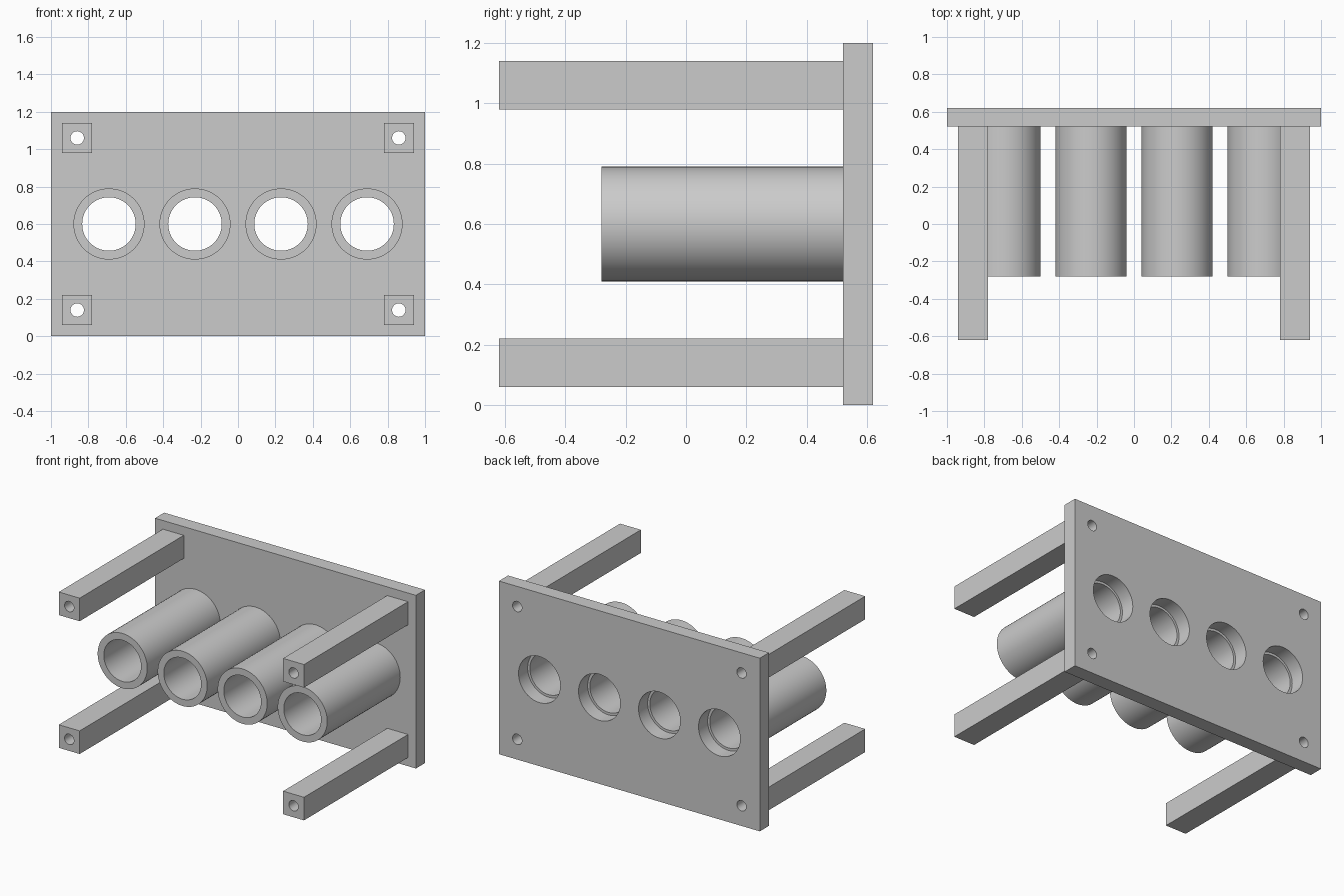
import bpy, bmesh
from math import sin, cos, pi, radians
from mathutils import Matrix

if "Cube" in bpy.data.objects:
    bpy.data.objects.remove(bpy.data.objects["Cube"])


def circle(x, z, r, n=64):
    return [(x + r * cos(2 * pi * i / n), z + r * sin(2 * pi * i / n)) for i in range(n)]


def rect(x, z, w, h):
    return [(x + sx * w / 2, z + sz * h / 2) for sx, sz in ((-1, -1), (1, -1), (1, 1), (-1, 1))]


def extrude(name, loops, y0, y1):
    """Fill an outline with holes (x, z loops) and extrude it from y0 to y1."""
    cu = bpy.data.curves.new(name + "_profile", 'CURVE')
    cu.dimensions = '2D'
    cu.fill_mode = 'BOTH'
    cu.extrude = (y1 - y0) / 2
    for pts in loops:
        sp = cu.splines.new('POLY')
        sp.points.add(len(pts) - 1)
        for p, (x, z) in zip(sp.points, pts):
            p.co = (x, z, 0, 1)
        sp.use_cyclic_u = True
    tmp = bpy.data.objects.new(name + "_profile", cu)
    bpy.context.collection.objects.link(tmp)
    dg = bpy.context.evaluated_depsgraph_get()
    me = bpy.data.meshes.new_from_object(tmp.evaluated_get(dg))
    bpy.data.objects.remove(tmp)
    me.name = name
    me.transform(Matrix.Translation((0, (y0 + y1) / 2, 0)) @ Matrix.Rotation(radians(90), 4, 'X'))
    bm = bmesh.new()
    bm.from_mesh(me)
    bmesh.ops.remove_doubles(bm, verts=bm.verts, dist=1e-5)
    bmesh.ops.recalc_face_normals(bm, faces=bm.faces)
    for f in bm.faces:
        f.smooth = True
    bm.to_mesh(me)
    bm.free()
    me.set_sharp_from_angle(angle=radians(30))
    ob = bpy.data.objects.new(name, me)
    bpy.context.collection.objects.link(ob)
    return ob


BACK, INNER, FRONT = 0.62, 0.52, -0.62
tubes = [-0.69, -0.23, 0.23, 0.69]
posts = [(x, z) for x in (-0.86, 0.86) for z in (0.14, 1.06)]

# Mounting plate with tube openings and screw holes
extrude("mounting_plate",
        [rect(0, 0.6, 2, 1.2)]
        + [circle(x, 0.6, 0.16) for x in tubes]
        + [circle(x, z, 0.036, 32) for x, z in posts],
        INNER, BACK)

# Hollow tubes, with a slightly narrower bore than the plate openings
for i, x in enumerate(tubes):
    extrude(f"tube_{i + 1}", [circle(x, 0.6, 0.19), circle(x, 0.6, 0.143)], -0.28, INNER)

# Square standoff posts drilled end to end
for i, (x, z) in enumerate(posts):
    extrude(f"standoff_post_{i + 1}", [rect(x, z, 0.16, 0.16), circle(x, z, 0.036, 32)], FRONT, INNER)
